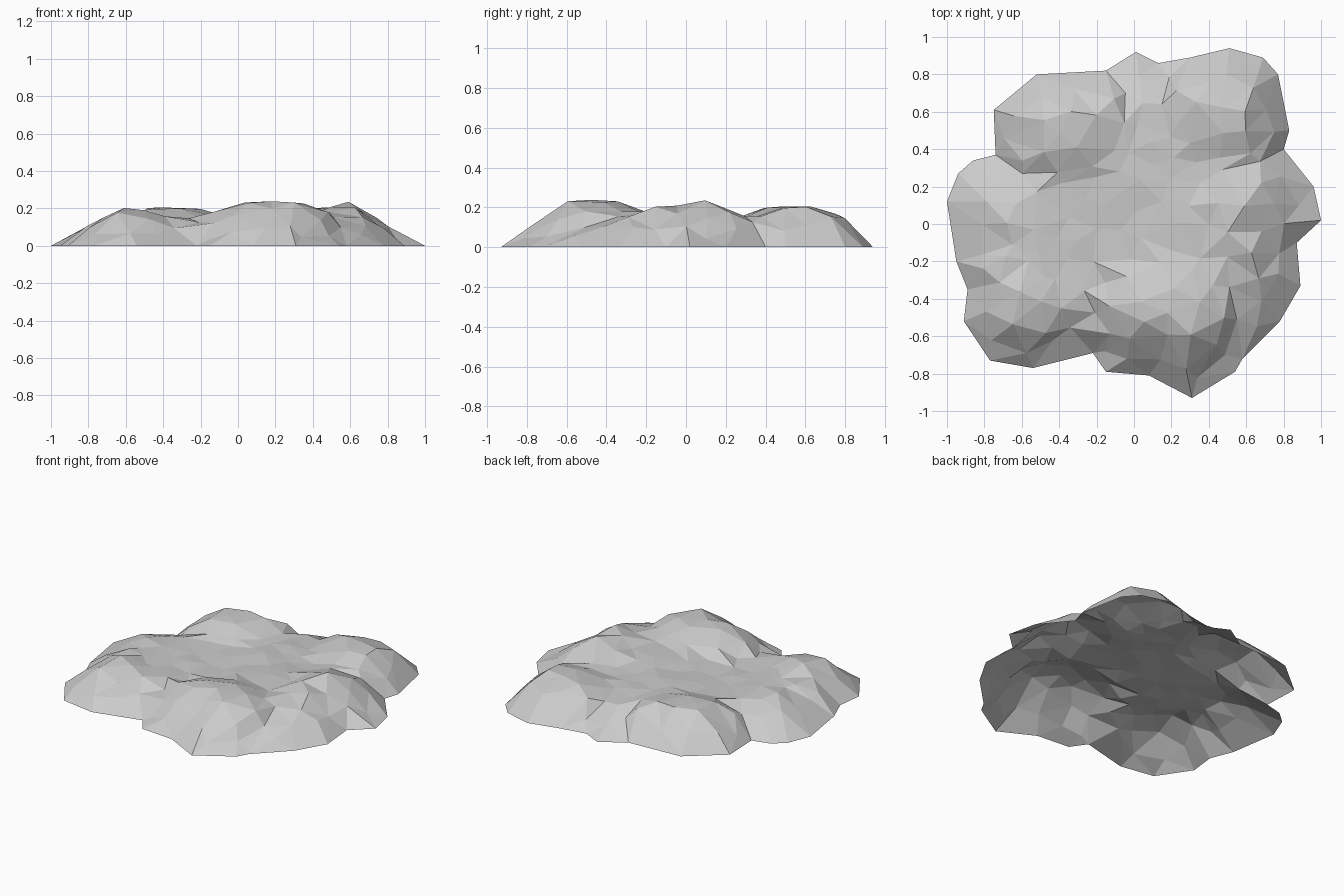
import bpy, bmesh, math, random
from mathutils import Vector
from mathutils.geometry import delaunay_2d_cdt

if "Cube" in bpy.data.objects:
    bpy.data.objects.remove(bpy.data.objects["Cube"])

random.seed(7)

# Ground outline of the rock, seen from above
OUTLINE = [Vector(p) for p in [
    (1, .02), (.96, .2), (.80, .40), (.83, .50), (.77, .80), (.69, .89), (.51, .94),
    (.3, .89), (.13, .86), (.01, .92), (-.15, .82), (-.52, .80), (-.75, .61),
    (-.74, .37), (-.86, .34), (-.94, .27), (-1, .12), (-.95, -.2), (-.89, -.35),
    (-.91, -.52), (-.77, -.73), (-.54, -.77), (-.22, -.69), (-.15, -.79), (.08, -.81),
    (.31, -.93), (.54, -.79), (.58, -.72), (.78, -.52), (.89, -.33), (.87, -.1)]]
N = len(OUTLINE)

# Boulder lobes: centre x, y, radius x, y, height
LOBES = [(.17, -.50, .38, .36, .238), (-.66, -.44, .27, .33, .205),
         (-.38, .53, .40, .31, .205), (.50, .63, .35, .34, .205)]


def inside(p):
    hit = False
    for i in range(N):
        a, b = OUTLINE[i], OUTLINE[i - 1]
        if (a.y > p.y) != (b.y > p.y) and p.x < (b.x - a.x) * (p.y - a.y) / (b.y - a.y) + a.x:
            hit = not hit
    return hit


def rim_distance(p):
    best = 9.0
    for i in range(N):
        a, b = OUTLINE[i - 1], OUTLINE[i]
        t = max(0, min(1, (p - a).dot(b - a) / (b - a).length_squared))
        best = min(best, (p - a.lerp(b, t)).length)
    return best


def height(p):
    d = rim_distance(p)
    steep = 1.15 if p.y > .4 else .95
    ramp = steep * d - .5 * d * d if d < .5 else .35
    # Central plateau, sinking gently into the gaps between lobes
    plateau = .142 + .012 * math.sin(7 * p.x + 4 * p.y) + random.uniform(-.01, .008)
    z = min(plateau, .58 * d)
    # Broad hump on the right
    z = max(z, .24 * math.exp(-((p.x - .62) / .36) ** 2 - ((p.y - .04) / .5) ** 2))
    for x, y, rx, ry, h in LOBES:
        r = math.hypot((p.x - x) / rx, (p.y - y) / ry)
        if r < 1:
            z = max(z, h * (1 - .14 * r * r) * math.sqrt(1 - r ** 6))
    # Flared foot on the right end
    flare = max(.235 - .76 * (p.x - .63), .33 * (1 - p.x))
    return max(0, min(z, ramp, flare))


points = list(OUTLINE)


def try_point(p, gap, edge=.05):
    if inside(p) and rim_distance(p) > edge and all((p - q).length > gap for q in points):
        points.append(p)


# Foot and crest rings give each lobe a crisp crease
for x, y, rx, ry, h in LOBES:
    for scale, count in ((1.0, 12), (.82, 11)):
        for i in range(count):
            a = math.tau * i / count + random.uniform(-.08, .08)
            try_point(Vector((x + rx * scale * math.cos(a), y + ry * scale * math.sin(a))), .05)

# Irregular scatter fills the remaining surface
for _ in range(3000):
    try_point(Vector((random.uniform(-1, 1), random.uniform(-1, 1))), .105, .06)

edges = [(i, (i + 1) % N) for i in range(N)]
verts, _, faces, *_ = delaunay_2d_cdt(points, edges, [], 1, 1e-5)

# Open-bottomed faceted shell
bm = bmesh.new()
vs = []
for v in verts:
    on_rim = rim_distance(v) < .003
    vs.append(bm.verts.new((v.x, v.y, 0 if on_rim else height(v))))
for f in faces:
    bm.faces.new([vs[i] for i in f])
bm.normal_update()
for f in bm.faces:
    if f.normal.z < 0:
        f.normal_flip()
me = bpy.data.meshes.new("rock_mound")
bm.to_mesh(me)
bm.free()
bpy.context.collection.objects.link(bpy.data.objects.new("rock_mound", me))
